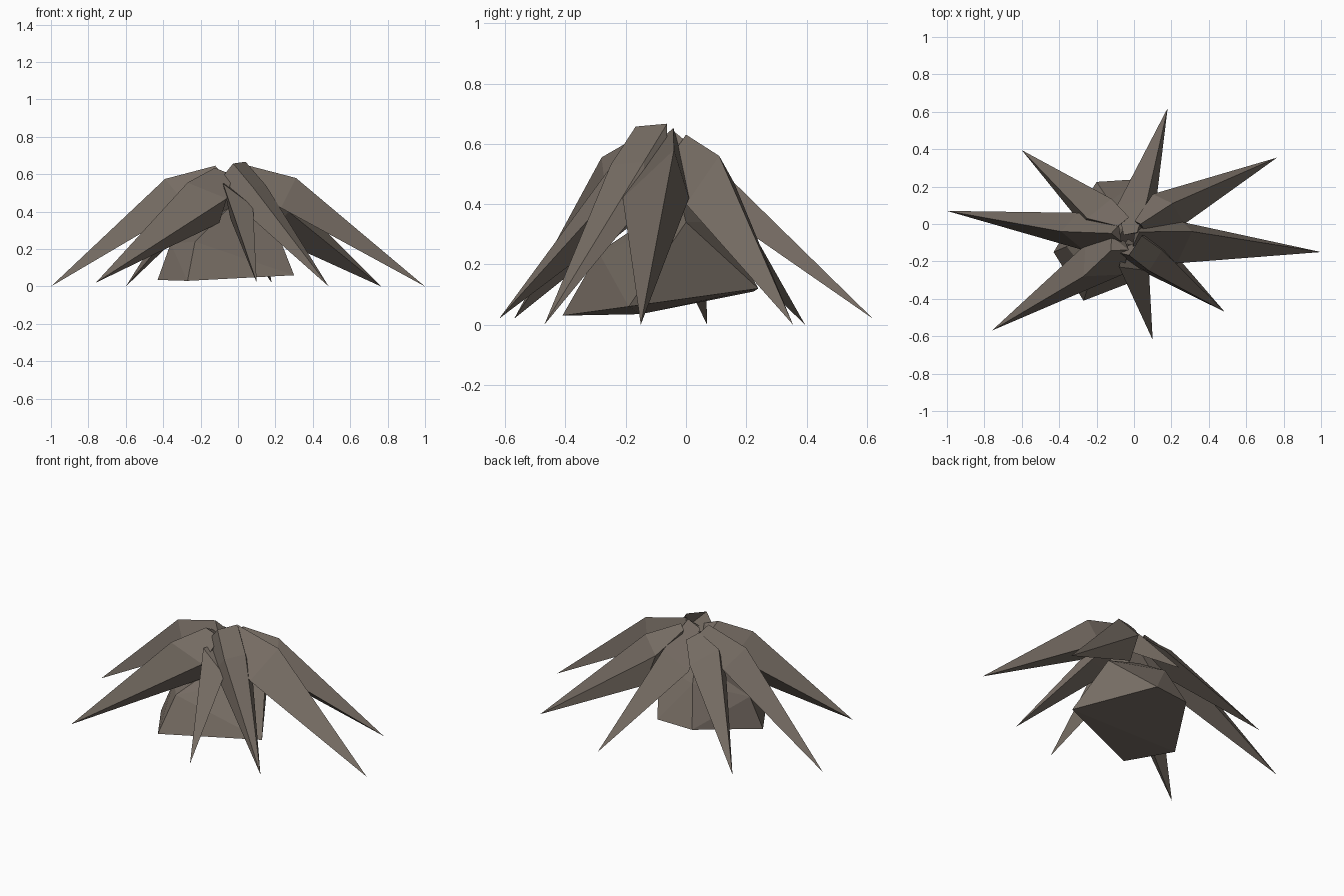
import bpy, bmesh
from mathutils import Vector

cube = bpy.data.objects.get("Cube")
if cube:
    bpy.data.objects.remove(cube)

stone = bpy.data.materials.new("grey_brown_stone")
stone.use_nodes = True
colour = (0.18, 0.15, 0.125, 1)
stone.diffuse_color = colour
stone.node_tree.nodes["Principled BSDF"].inputs["Base Color"].default_value = colour
stone.node_tree.nodes["Principled BSDF"].inputs["Roughness"].default_value = 0.9


def finish(bm, name):
    bmesh.ops.recalc_face_normals(bm, faces=bm.faces)
    mesh = bpy.data.meshes.new(name)
    bm.to_mesh(mesh)
    bm.free()
    mesh.materials.append(stone)
    obj = bpy.data.objects.new(name, mesh)
    bpy.context.collection.objects.link(obj)
    return obj


def spike(name, tip, hub, ring, taper=0.45):
    """Bent shard: small end at the hub, wide elbow ring, sharp tip."""
    bm = bmesh.new()
    ring = [Vector(p) for p in ring]
    centre = sum(ring, Vector()) / len(ring)
    inner = [bm.verts.new(Vector(hub) + (p - centre) * taper) for p in ring]
    elbow = [bm.verts.new(p) for p in ring]
    point = bm.verts.new(tip)
    for i in range(len(ring)):
        j = (i + 1) % len(ring)
        bm.faces.new((inner[i], inner[j], elbow[j], elbow[i]))
        bm.faces.new((elbow[i], elbow[j], point))
    bm.faces.new(inner)
    bmesh.ops.triangulate(bm, faces=[f for f in bm.faces if len(f.verts) > 3])
    finish(bm, name)


# Shards around the crown
spike("left_spike", (1, -.15, 0), (.01, -.06, .605),
      [(.31, -.04, .58), (.23, -.21, .42), (.26, .01, .42)])
spike("back_left_spike", (.765, .355, 0), (.03, 0, .59),
      [(.205, .11, .56), (.1, .16, .47), (.17, .17, .27), (.27, 0, .4)], .3)
spike("back_spike", (.18, .62, .02), (0, -.05, .61),
      [(.07, .13, .5), (-.09, .1, .4), (.12, .13, .36)])
spike("back_right_spike", (-.6, .395, 0), (-.07, 0, .56),
      [(-.25, .03, .555), (-.28, 0, .38), (-.12, .135, .46)])
spike("right_spike", (-1, .07, 0), (-.09, -.05, .605),
      [(-.39, -.04, .575), (-.3, .06, .45), (-.27, -.14, .43)])
spike("front_right_spike", (-.76, -.57, .02), (-.08, -.11, .59),
      [(-.27, -.28, .555), (-.26, -.11, .46), (-.1, -.17, .34), (-.06, -.27, .47)])
spike("front_spike", (.1, -.62, .02), (-.02, -.1, .5),
      [(-.08, -.23, .55), (.08, -.25, .43), (-.04, -.17, .36)])
spike("front_left_spike", (.485, -.47, 0), (0, -.11, .605),
      [(.08, -.25, .53), (.15, -.14, .54), (.2, -.14, .4), (0, -.23, .43)], .95)

# Faceted rock under the crown
bm = bmesh.new()
base = [(.3, -.19, .06), (-.27, -.41, .03), (-.43, -.15, .035), (-.2, .225, .11), (.03, .24, .12)]
top = [(-.23, -.29, .24), (-.36, -.12, .23), (.19, 0, .34), (-.13, .12, .34), (-.05, -.02, .42)]
for p in base + top:
    bm.verts.new(p)
bmesh.ops.convex_hull(bm, input=bm.verts)
finish(bm, "core_rock")
